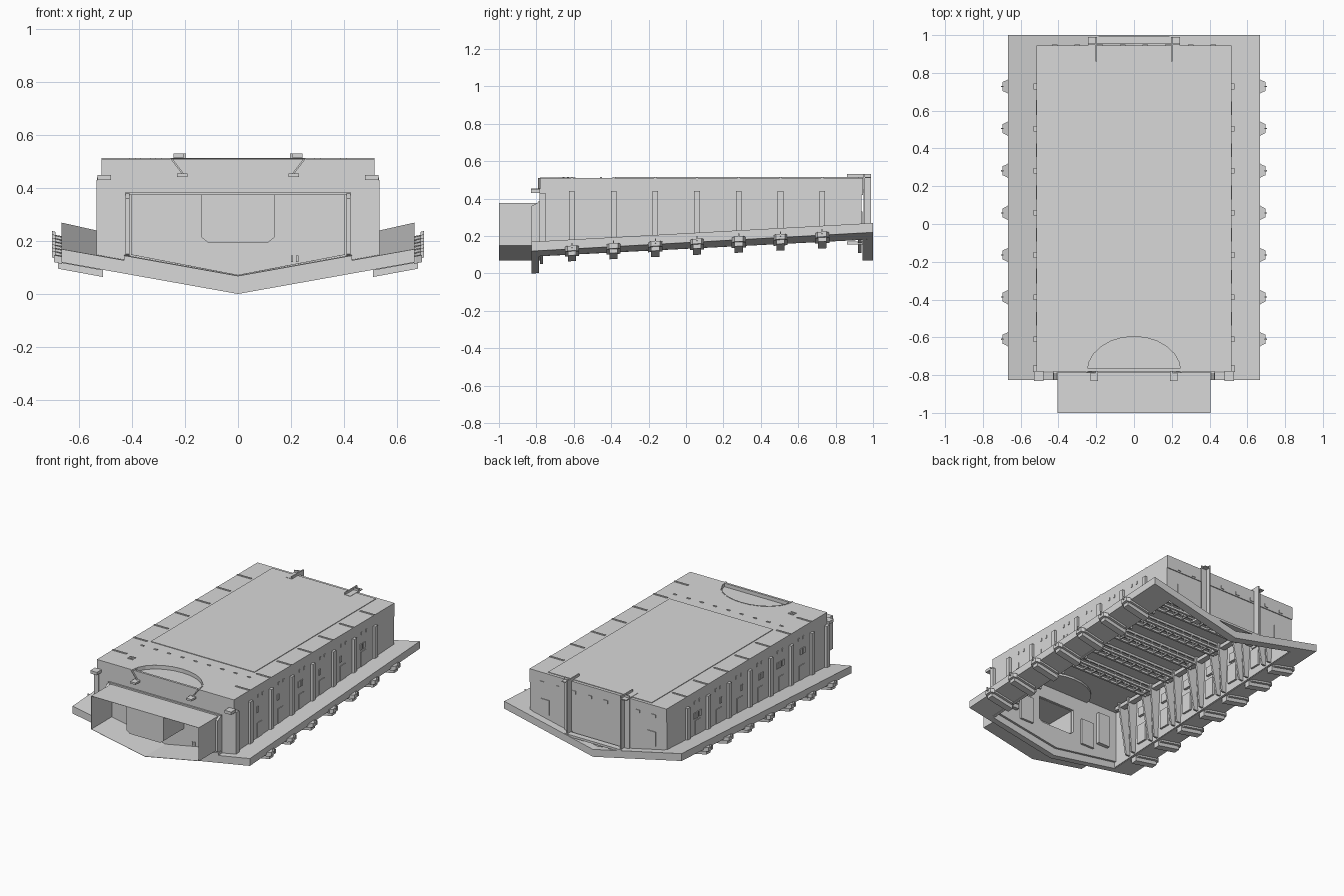
import bpy, bmesh, math, random

random.seed(4)
cube = bpy.data.objects.get("Cube")
if cube:
    bpy.data.objects.remove(cube, do_unlink=True)

hull_grey = bpy.data.materials.new("hull_grey")
hull_grey.use_nodes = True
COLOUR = (0.69, 0.69, 0.69, 1)
hull_grey.diffuse_color = COLOUR
for node in hull_grey.node_tree.nodes:
    if node.type == 'BSDF_PRINCIPLED':
        node.inputs["Base Color"].default_value = COLOUR


def finish(name, bm):
    bmesh.ops.recalc_face_normals(bm, faces=bm.faces)
    mesh = bpy.data.meshes.new(name)
    bm.to_mesh(mesh)
    bm.free()
    mesh.materials.append(hull_grey)
    ob = bpy.data.objects.new(name, mesh)
    bpy.context.scene.collection.objects.link(ob)
    return ob


def loft(name, ring_a, ring_b):
    """Closed solid between two matching rings of points."""
    bm = bmesh.new()
    a = [bm.verts.new(p) for p in ring_a]
    b = [bm.verts.new(p) for p in ring_b]
    bm.faces.new(a)
    bm.faces.new(b)
    for i in range(len(a)):
        j = (i + 1) % len(a)
        bm.faces.new((a[i], a[j], b[j], b[i]))
    return finish(name, bm)


def prism(name, pts, axis, lo, hi):
    """Extrude a flat outline along x, y or z."""
    def ring(d):
        return [{'x': (d, u, v), 'y': (u, d, v), 'z': (u, v, d)}[axis] for u, v in pts]
    return loft(name, ring(lo), ring(hi))


def box(name, x0, x1, y0, y1, z0, z1):
    return prism(name, [(x0, y0), (x1, y0), (x1, y1), (x0, y1)], 'z', z0, z1)


def under(x, y):
    """Height of the keel-shaped underside, rising towards the back."""
    t = (y + 0.82) / 1.82
    return 0.12 + 0.1 * t - (0.12 + 0.03 * t) * (1 - abs(x) / 0.67)


def slab(name, x0, x1, y0, y1, low, high, taper=0):
    """Slab that follows the underside, optionally narrower at its outer end."""
    corners = [(x0, y0), (x1, y0 + taper), (x1, y1 - taper), (x0, y1)]
    return loft(name, [(x, y, under(x, y) + low) for x, y in corners],
                [(x, y, under(x, y) + high) for x, y in corners])


W, FRONT, BACK, TOP = 0.515, -0.78, 0.935, 0.51
STATIONS = [-0.61 + 0.223 * i for i in range(7)]
SIDES = ((1, "left"), (-1, "right"))

# Sloping rim: side skirts and keeled end bands
for s, side in SIDES:
    slab(side + "_skirt", s * 0.5, s * 0.667, -0.825, 1, 0, 0.05)
    slab(side + "_front_band", 0, s * 0.43, -0.825, -0.785, 0, 0.068)
    slab(side + "_front_band_end", s * 0.43, s * 0.51, -0.825, -0.785, 0, 0.05)
    slab(side + "_back_band", 0, s * 0.51, 0.945, 1, 0, 0.05)

# Roof with a rounded notch at the front edge
ARC = [(0.255 * math.cos(a), FRONT + 0.19 * math.sin(a))
       for a in (math.pi * i / 12 for i in range(13))]
prism("roof", [(W, FRONT)] + ARC + [(-W, FRONT), (-W, BACK), (W, BACK)], 'z', 0.485, TOP)

# Shallow pocket floor in the notch, edged by a slim raised arc
prism("pocket_floor", ARC, 'z', 0.47, 0.486)
prism("pocket_edge", ARC + [(x * 0.97, FRONT + (y - FRONT) * 0.97) for x, y in reversed(ARC)],
      'z', 0.48, TOP + 0.002)

# Side walls
for s, side in SIDES:
    prism(side + "_wall", [(FRONT, under(W, FRONT)), (BACK, under(W, BACK)),
                           (BACK, 0.49), (FRONT, 0.49)], 'x', s * 0.495, s * W)

# End walls; the front one opens into the cabin
for s, side in SIDES:
    prism(side + "_front_wall",
          [(0, 0.05), (s * W, under(W, FRONT) + 0.04), (s * W, TOP), (0, TOP), (0, 0.375),
           (s * 0.14, 0.375), (s * 0.14, 0.215), (s * 0.115, 0.195), (0, 0.195)],
          'y', FRONT, FRONT + 0.015)
prism("back_wall", [(-W, 0.22), (0, 0.11), (W, 0.22), (W, 0.49), (-W, 0.49)],
      'y', BACK - 0.015, BACK + 0.004)
box("back_lintel", -W, W, BACK, BACK + 0.01, 0.42, TOP)

# Front porch: thin roof, cheeks and keeled floor around a hollow middle cabin
box("porch_roof", -0.405, 0.405, -1, FRONT, 0.373, 0.375)
for s, side in SIDES:
    box(side + "_porch_cheek", s * 0.403, s * 0.405, -1, FRONT, 0.148, 0.374)
    prism(side + "_porch_floor", [(0, 0.07), (s * 0.405, 0.148), (s * 0.405, 0.15),
                                  (0, 0.072)], 'y', -1, FRONT)
    # Collar around the porch and stepped front shoulder
    prism(side + "_collar", [(FRONT, 0.13), (-0.825, 0.15), (-0.825, 0.36), (FRONT, 0.385)],
          'x', s * 0.41, s * 0.425)
    box(side + "_front_shoulder", s * 0.5, s * 0.535, FRONT - 0.003, FRONT + 0.03, 0.14, 0.43)
    # Corner brackets, and strutted brackets below the pocket
    box(side + "_corner_bracket", s * 0.48, s * 0.53, -0.83, FRONT, 0.43, 0.45)
    box(side + "_pocket_bracket", s * 0.19, s * 0.23, -0.83, FRONT, 0.442, 0.455)
    prism(side + "_pocket_strut", [(s * 0.205, 0.455), (s * 0.213, 0.455),
                                   (s * 0.255, TOP), (s * 0.247, TOP)], 'y', FRONT - 0.01, FRONT)
    box(side + "_front_locker", s * 0.2, s * 0.3, FRONT + 0.015, FRONT + 0.03, 0.15, 0.33)
    box(side + "_front_cabinet", s * 0.33, s * 0.42, FRONT + 0.015, FRONT + 0.04, 0.2, 0.42)
box("collar_top", -0.425, 0.425, -0.79, FRONT, 0.375, 0.385)
CABIN = [(-0.14, 0.374), (-0.14, 0.215), (-0.115, 0.195), (0.115, 0.195),
         (0.14, 0.215), (0.14, 0.374)]
LINING = [(x * 0.97, max(z, 0.2)) for x, z in reversed(CABIN)]
prism("cabin_front", CABIN, 'y', -0.999, -0.993)
prism("cabin_shell", CABIN + LINING, 'y', -0.994, FRONT)
for x in (0.2, 0.22):
    box("porch_wall_slot", x, x + 0.008, FRONT - 0.006, FRONT, 0.12, 0.145)

for y in STATIONS:
    for s, side in SIDES:
        z0 = under(W, y)
        # Wall pilaster and rim outrigger
        box(side + "_pilaster", s * W, s * 0.532, y - 0.015, y + 0.015, z0 + 0.03, 0.44)
        slab(side + "_rim_beam", s * 0.51, s * 0.68, y - 0.022, y + 0.022, -0.037, 0.01)
        slab(side + "_rim_flange", s * 0.52, s * 0.67, y - 0.038, y + 0.038, -0.012, 0.01)
        slab(side + "_rim_block", s * 0.665, s * 0.695, y - 0.038, y + 0.038, -0.015, 0.012, 0.014)
        slab(side + "_rim_pin", s * 0.69, s * 0.703, y - 0.003, y + 0.003, 0, 0.025)
        # Inner rib: two flanges splaying apart towards the ceiling
        for d in (-1, 1):
            foot = [(s * 0.497, y + 0.02 * d, z0 + 0.01), (s * 0.465, y + 0.02 * d, z0 + 0.01),
                    (s * 0.42, y + 0.04 * d, 0.486), (s * 0.497, y + 0.04 * d, 0.486)]
            loft(side + "_inner_rib", foot, [(px, py + 0.012 * d, pz) for px, py, pz in foot])
        # Thin seam strip across the roof edge
        box(side + "_roof_strip", s * 0.41, s * W, y - 0.006, y + 0.006, TOP, TOP + 0.004)
    # Ceiling trusses: paired slim chords with ties and hangers
    if y > -0.5:
        for d in (-0.035, 0.035):
            box("truss_chord", -0.45, 0.45, y + d - 0.007, y + d + 0.007, 0.435, 0.45)
            box("ceiling_joist", -0.45, 0.45, y + d - 0.005, y + d + 0.005, 0.47, 0.486)
        for i in range(13):
            x = -0.42 + 0.07 * i
            box("truss_tie", x - 0.005, x + 0.005, y - 0.03, y + 0.03, 0.437, 0.447)
            for d in (-0.035, 0.035):
                box("truss_hanger", x - 0.004, x + 0.004, y + d - 0.004, y + d + 0.004, 0.448, 0.472)

# Ducts along the ceiling corners and a bowed rail near the back
for s, side in SIDES:
    box(side + "_ceiling_duct", s * 0.43, s * 0.47, -0.7, 0.9, 0.45, 0.475)
BOW = [(0.42 * math.cos(a), math.sin(a)) for a in (math.pi * i / 10 for i in range(11))]
prism("bowed_rail", [(x, 0.78 + 0.1 * b) for x, b in BOW]
      + [(x * 0.94, 0.775 + 0.08 * b) for x, b in reversed(BOW)], 'z', 0.43, 0.455)

# Raised roof deck and front roof fittings
box("roof_deck", -0.39, 0.39, -0.38, 0.925, TOP, TOP + 0.004)
for i in range(9):
    x = -0.4 + 0.1 * i
    box("roof_fitting", x - 0.012, x + 0.012, -0.46, -0.45, TOP, TOP + 0.004)
for y in (-0.66, -0.635):
    box("roof_grille", -0.37, -0.33, y, y + 0.01, TOP, TOP + 0.004)

# Doors, windows and vents in the bays between pilasters
for n in range(6):
    y = STATIONS[n] + 0.1115
    for s, side in SIDES:
        base = under(W, y) + 0.05
        box(side + "_bay_door", s * W, s * 0.519, y - 0.035, y + 0.02, base, base + 0.1)
        for k in range(random.choice((1, 2, 3))):
            w = y - 0.04 + 0.03 * k
            box(side + "_bay_window", s * W, s * 0.52, w, w + 0.02, 0.33, 0.37)
        for d in (-0.03, 0.02):
            box(side + "_bay_vent", s * W, s * 0.519, y + d, y + d + 0.012, 0.43, 0.45)
        box(side + "_inner_locker", s * 0.482, s * 0.496, y - 0.045, y + 0.03, base, base + 0.13)
        box(side + "_inner_panel", s * 0.478, s * 0.496, y - 0.03, y + 0.04, 0.35, 0.41)

# Back face windows and doors
for i in range(8):
    x = -0.42 + 0.12 * i
    box("back_window", x - 0.015, x + 0.015, BACK + 0.01, BACK + 0.014, 0.43, 0.45)
for s, side in SIDES:
    box(side + "_back_door", s * 0.37, s * 0.43, BACK, BACK + 0.009, 0.23, 0.33)

# Rear clamps hooked over the roof and under the wall, joined by a bar
for s, side in SIDES:
    x0, x1 = s * 0.197, s * 0.243
    box(side + "_clamp_plate", x0, x1, 0.948, 0.956, 0.15, 0.53)
    box(side + "_clamp_fin", x0, s * 0.205, 0.95, 0.99, 0.16, 0.53)
    box(side + "_clamp_arm", x0, x1, 0.86, 0.99, TOP, 0.516)
    box(side + "_clamp_arm_fin", x0, s * 0.205, 0.86, 0.99, TOP, 0.53)
    box(side + "_clamp_foot", x0, x1, 0.86, 0.95, 0.155, 0.17)
box("clamp_crossbar", -0.243, 0.243, 0.955, 0.995, 0.155, 0.17)
